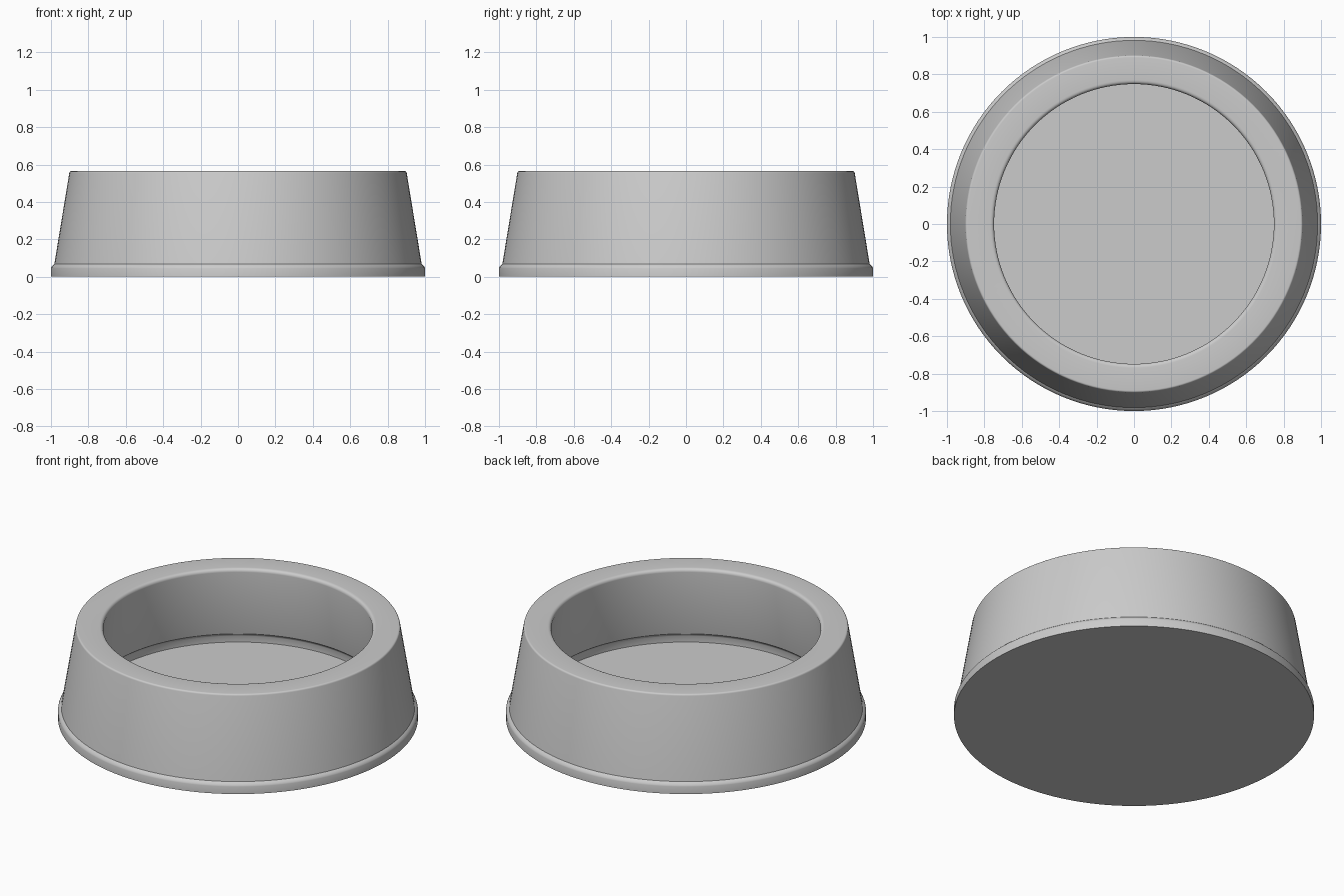
import bpy, bmesh, math

if "Cube" in bpy.data.objects:
    bpy.data.objects.remove(bpy.data.objects["Cube"])

SEGMENTS = 128


def fillet(a, corner, b, n=5):
    """Rounded corner from a to b, pulled toward the corner."""
    return [tuple((1-t)**2*p + 2*t*(1-t)*q + t*t*r for p, q, r in zip(a, corner, b))
            for t in (i / n for i in range(n + 1))]


# Bowl cross-section as (radius, height), from underside round to inner floor
profile = [(0, 0), (1.0, 0)]
profile += fillet((1.0, 0.045), (0.997, 0.058), (0.982, 0.068))    # foot lip
profile += fillet((0.902, 0.555), (0.90, 0.565), (0.89, 0.565))    # outer rim
profile += fillet((0.77, 0.565), (0.75, 0.565), (0.748, 0.545))    # inner rim
profile += fillet((0.818, 0.135), (0.831, 0.126), (0.834, 0.115))  # groove above floor
profile += [(0.834, 0.077), (0, 0.077)]

# Revolve the profile into a solid bowl
bm = bmesh.new()
verts = [bm.verts.new((r, 0, z)) for r, z in profile]
edges = [bm.edges.new(pair) for pair in zip(verts, verts[1:])]
bmesh.ops.spin(bm, geom=verts + edges, cent=(0, 0, 0), axis=(0, 0, 1),
               angle=math.tau, steps=SEGMENTS, use_duplicate=False)
bmesh.ops.remove_doubles(bm, verts=bm.verts, dist=0.0005)
bmesh.ops.recalc_face_normals(bm, faces=bm.faces)

mesh = bpy.data.meshes.new("bowl")
bm.to_mesh(mesh)
bm.free()
bowl = bpy.data.objects.new("bowl", mesh)
bpy.context.collection.objects.link(bowl)
bpy.context.view_layer.objects.active = bowl
bowl.select_set(True)
bpy.ops.object.shade_smooth_by_angle(angle=math.radians(30))
